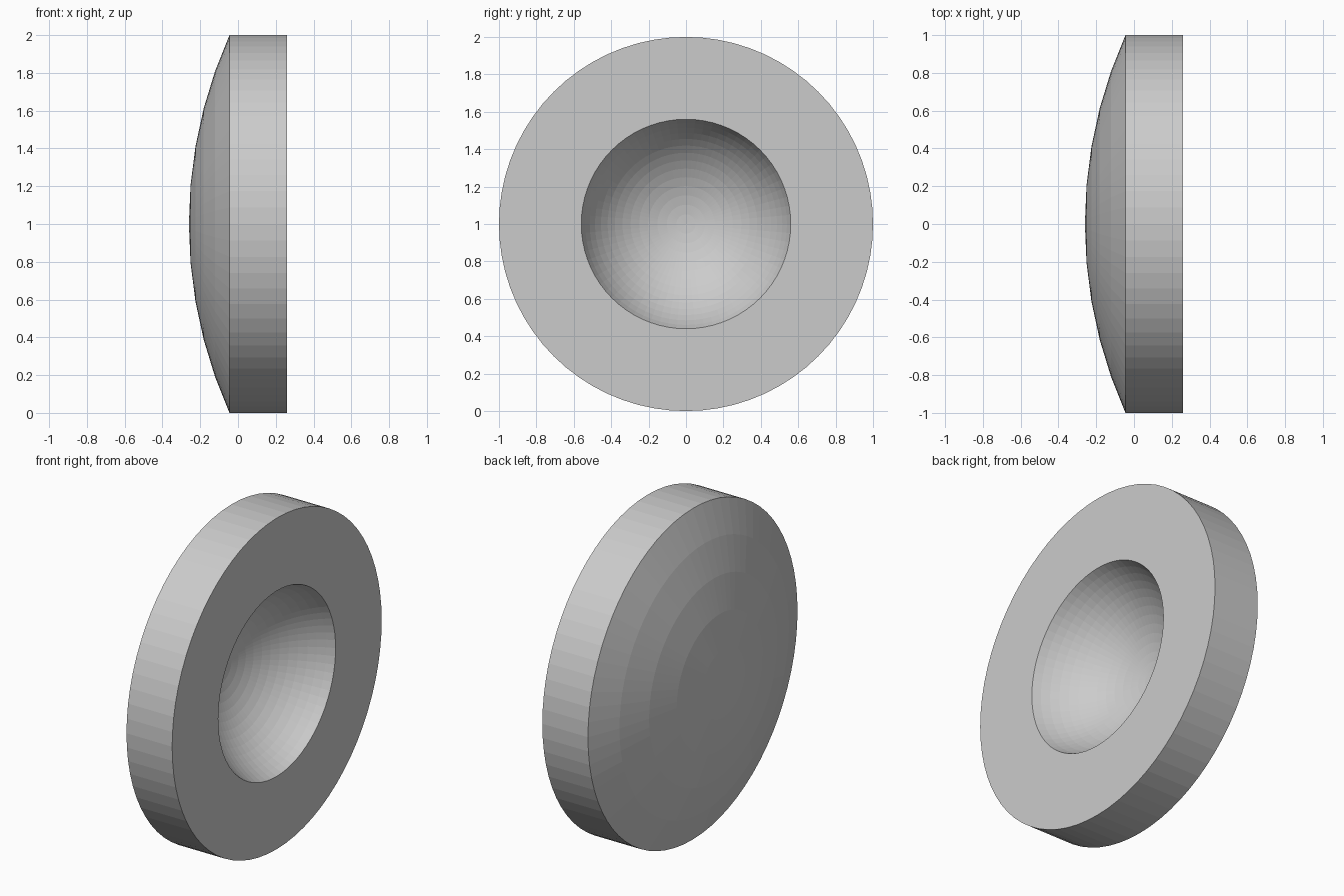
import bpy, bmesh, math

if "Cube" in bpy.data.objects:
    bpy.data.objects.remove(bpy.data.objects["Cube"])

SEG = 72          # sides around the lens axis
X_FRONT, X_EDGE, X_BACK = -0.26, -0.045, 0.26
DISH_RIM, DISH_R = 0.56, 0.60


def arc(radius, rim, steps):
    """(distance from pole, ring radius) pairs along a spherical cap, pole to rim."""
    end = math.asin(rim / radius)
    return [(radius * (1 - math.cos(end * i / steps)),
             radius * math.sin(end * i / steps)) for i in range(steps + 1)]


# half section: convex dome, straight rim, flat annulus, concave dish
sag = X_EDGE - X_FRONT
dome = [(X_FRONT + d, r) for d, r in arc((1 + sag * sag) / (2 * sag), 1.0, 5)]
dish_arc = arc(DISH_R, DISH_RIM, 14)
depth = dish_arc[-1][0]
dish = [(X_BACK - depth + d, r) for d, r in reversed(dish_arc)]
profile = dome + [(X_BACK, 1.0)] + dish

# revolve the section around the x axis
bm = bmesh.new()
verts = [bm.verts.new((x, 0, r)) for x, r in profile]
edges = [bm.edges.new(p) for p in zip(verts, verts[1:])]
bmesh.ops.spin(bm, geom=verts + edges, cent=(0, 0, 0), axis=(1, 0, 0),
               angle=math.tau, steps=SEG, use_duplicate=False)
bmesh.ops.remove_doubles(bm, verts=bm.verts, dist=1e-4)
bmesh.ops.recalc_face_normals(bm, faces=bm.faces)

mesh = bpy.data.meshes.new("lens")
bm.to_mesh(mesh)
bm.free()
lens = bpy.data.objects.new("lens", mesh)
lens.location.z = 1.0
bpy.context.collection.objects.link(lens)
